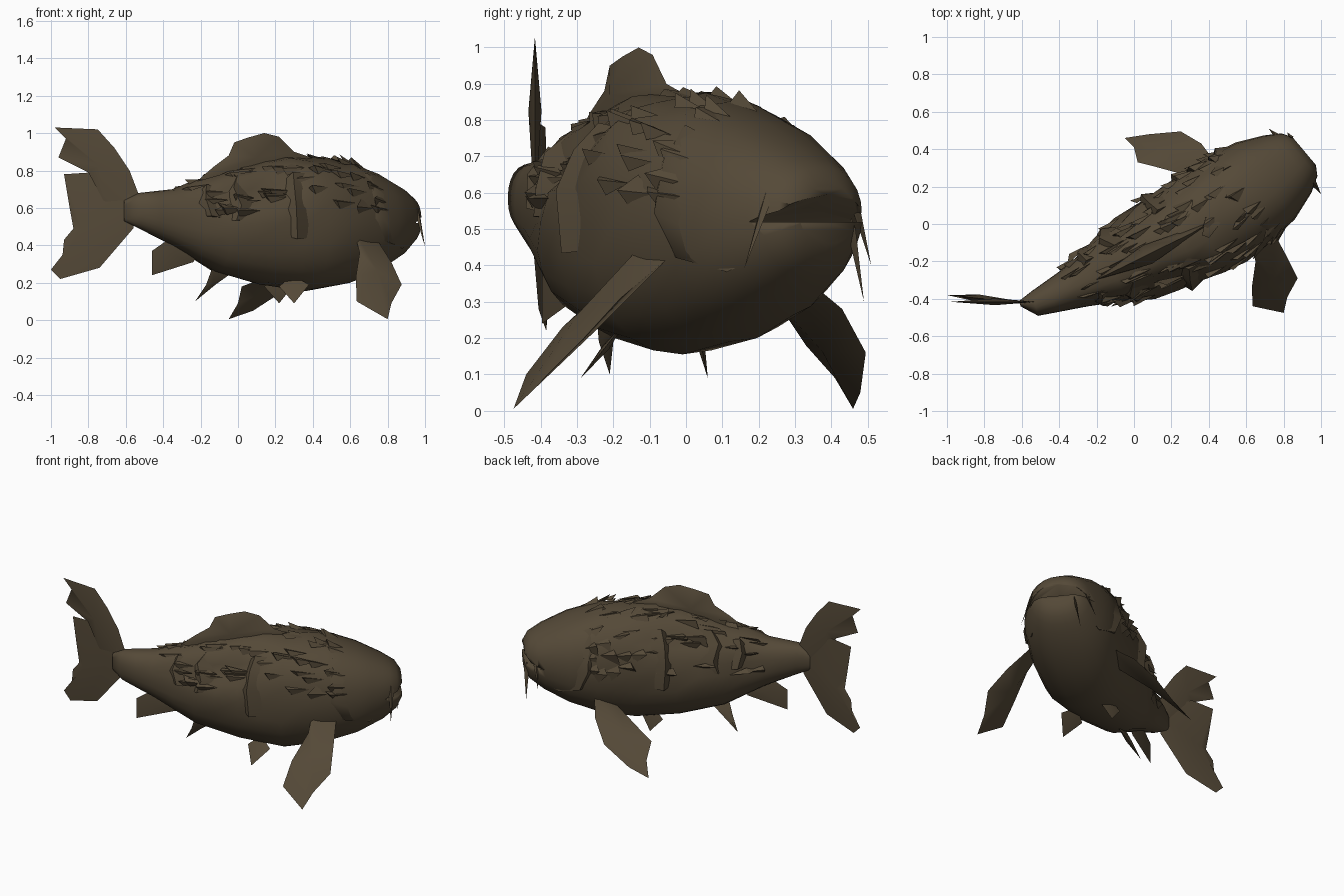
import bpy
import bmesh
import random
from math import cos, sin, pi, radians, copysign
from mathutils import Vector

random.seed(4)
if "Cube" in bpy.data.objects:
    bpy.data.objects.remove(bpy.data.objects["Cube"], do_unlink=True)

brown = bpy.data.materials.new("mud brown")
brown.use_nodes = True
colour = (0.09, 0.067, 0.039, 1)
brown.diffuse_color = colour
shader = brown.node_tree.nodes["Principled BSDF"]
shader.inputs["Base Color"].default_value = colour
shader.inputs["Roughness"].default_value = 0.8


def add_object(name, bm, smooth_angle=50):
    bmesh.ops.recalc_face_normals(bm, faces=bm.faces)
    mesh = bpy.data.meshes.new(name)
    bm.to_mesh(mesh)
    bm.free()
    mesh.materials.append(brown)
    obj = bpy.data.objects.new(name, mesh)
    bpy.context.collection.objects.link(obj)
    bpy.ops.object.select_all(action="DESELECT")
    obj.select_set(True)
    bpy.context.view_layer.objects.active = obj
    bpy.ops.object.shade_smooth_by_angle(angle=radians(smooth_angle))
    return obj


# Curved body: x, y, heading in degrees, half width, bottom, top
STATIONS = [
    (-0.61, -0.425, 12, 0.015, 0.53, 0.64),
    (-0.53, -0.425, 15, 0.068, 0.49, 0.68),
    (-0.35, -0.35, 22, 0.11, 0.4, 0.7),
    (-0.12, -0.245, 27, 0.19, 0.26, 0.77),
    (0.12, -0.125, 28, 0.26, 0.19, 0.85),
    (0.36, -0.01, 28, 0.285, 0.155, 0.875),
    (0.55, 0.12, 33, 0.285, 0.19, 0.85),
    (0.7, 0.23, 38, 0.26, 0.255, 0.79),
    (0.82, 0.32, 40, 0.2, 0.335, 0.72),
    (0.885, 0.37, 40, 0.15, 0.4, 0.67),
    (0.91, 0.39, 40, 0.1, 0.46, 0.62),
]


def bump(value, centre, width):
    return max(0, 1 - ((value - centre) / width) ** 2)


def surface(t, angle, lift=0.0):
    """Point on the body at station t and angle around it, raised by lift."""
    i = min(int(t), len(STATIONS) - 2)
    f = t - i
    x, y, heading, half, low, high = [
        a + (b - a) * f for a, b in zip(STATIONS[i], STATIONS[i + 1])]
    c, s = cos(angle), sin(angle)
    # hollow below the back on both flanks
    hollow = 1 - 0.16 * bump(t, 3.9, 0.8) * bump(abs(s), 0.55, 0.35) * (s > 0)
    side = half * copysign(abs(c) ** 0.85, c) * hollow
    rise = (high - low) / 2 * copysign(abs(s) ** 0.9, s) * hollow
    h = radians(heading)
    out = Vector((sin(h) * side, -cos(h) * side, rise))
    return Vector((x, y, (low + high) / 2)) + out + out.normalized() * lift


def build_body():
    bm = bmesh.new()
    sides = 24
    rings = []
    for step in range(2 * len(STATIONS) - 1):
        t = step / 2
        ring = []
        for k in range(sides):
            # rough, lumpy back and flanks
            rough = 0.02 if 2.5 <= t <= 5.5 and k <= sides // 2 else 0
            lift = random.uniform(-rough, rough)
            ring.append(bm.verts.new(surface(t, 2 * pi * k / sides, lift)))
        rings.append(ring)
    for a, b in zip(rings, rings[1:]):
        for k in range(sides):
            n = (k + 1) % sides
            bm.faces.new((a[k], a[n], b[n], b[k]))
    bm.faces.new(rings[0])
    bm.faces.new(rings[-1])
    return add_object("body", bm)


body = build_body()

# Arched mouth opening cut across the snout
bm = bmesh.new()
turn = radians(40)
for forward, across, z in ((-0.1, 0.2, 0.52), (-0.1, -0.2, 0.52), (-0.08, 0, 0.56),
                           (0.12, 0.17, 0.52), (0.12, -0.17, 0.52), (0.12, 0, 0.64)):
    bm.verts.new((0.905 + forward * cos(turn) + across * sin(turn),
                  0.385 + forward * sin(turn) - across * cos(turn), z))
bmesh.ops.convex_hull(bm, input=bm.verts)
cutter = add_object("mouth_cutter", bm)
cutter.hide_render = True
cut = body.modifiers.new("mouth", "BOOLEAN")
cut.operation = "DIFFERENCE"
cut.object = cutter
bpy.context.view_layer.objects.active = body
bpy.ops.object.modifier_apply(modifier=cut.name)
bpy.data.objects.remove(cutter, do_unlink=True)


def fin(name, outline, thickness=0.015):
    """Thin lens-shaped blade: an outline fanned to a raised centre on each side."""
    pts = [Vector(p) for p in outline]
    centre = sum(pts, Vector()) / len(pts)
    normal = Vector()
    for a, b in zip(pts, pts[1:] + pts[:1]):
        normal += (a - centre).cross(b - centre)
    normal.normalize()
    bm = bmesh.new()
    rim = [bm.verts.new(p) for p in pts]
    for sign in (1, -1):
        hub = bm.verts.new(centre + normal * thickness * sign)
        for a, b in zip(rim, rim[1:] + rim[:1]):
            bm.faces.new((a, b, hub) if sign > 0 else (b, a, hub))
    return add_object(name, bm)


def upright(points, path):
    """Turn x, z points into 3D points standing over a path y(x)."""
    return [(x, path(x), z) for x, z in points]


def midline(x):
    for a, b in zip(STATIONS, STATIONS[1:]):
        if x <= b[0]:
            break
    return a[1] + (b[1] - a[1]) * (x - a[0]) / (b[0] - a[0])


# Tail fin lobes
fin("tail_upper_lobe", upright([
    (-0.52, 0.54), (-0.53, 0.67), (-0.58, 0.8), (-0.66, 0.92), (-0.75, 1.02), (-0.98, 1.03),
    (-0.92, 0.97), (-0.96, 0.87), (-0.8, 0.79), (-0.72, 0.64)], lambda x: -0.416), 0.018)
fin("tail_lower_lobe", upright([
    (-0.53, 0.64), (-0.78, 0.79), (-0.93, 0.78), (-0.9, 0.6), (-0.88, 0.49), (-0.93, 0.43),
    (-0.94, 0.33), (-1.0, 0.27), (-0.95, 0.22), (-0.74, 0.28), (-0.56, 0.49)],
    lambda x: -0.425 - 0.1 * (x + 0.55)), 0.02)

# Fins on the midline
fin("dorsal_fin", upright([
    (-0.22, 0.7), (-0.2, 0.76), (-0.13, 0.82), (-0.05, 0.88), (-0.02, 0.95), (0.05, 0.975),
    (0.14, 1.0), (0.22, 0.98), (0.3, 0.9), (0.42, 0.86), (0.3, 0.75)],
    lambda x: midline(x) - 0.015), 0.055)
fin("rear_anal_fin", upright([
    (-0.36, 0.44), (-0.46, 0.37), (-0.46, 0.24), (-0.24, 0.31), (-0.2, 0.36)], midline))
fin("front_anal_fin", [
    (-0.13, -0.25, 0.3), (-0.17, -0.24, 0.19), (-0.23, -0.21, 0.1), (-0.12, -0.2, 0.19),
    (-0.05, -0.2, 0.24)])

# Paired fins
fin("left_pectoral_fin", [
    (0.45, 0.31, 0.38), (0.36, 0.43, 0.28), (0.25, 0.495, 0.16), (0.08, 0.48, 0.05),
    (-0.05, 0.46, 0.005), (0.0, 0.41, 0.09), (0.02, 0.33, 0.18), (0.1, 0.31, 0.21),
    (0.32, 0.25, 0.3)], 0.025)
fin("right_pectoral_fin", [
    (0.62, -0.1, 0.48), (0.65, -0.2, 0.36), (0.63, -0.34, 0.23), (0.635, -0.44, 0.1),
    (0.8, -0.475, 0.005), (0.82, -0.39, 0.09), (0.875, -0.29, 0.19), (0.82, -0.18, 0.31),
    (0.75, -0.05, 0.42)], 0.035)
for name, x, y, inward in (("right_pelvic_fin", 0.3, -0.29, 0.08),
                           ("left_pelvic_fin", 0.22, 0.06, -0.02)):
    fin(name, [(x + 0.08, y + inward, 0.19), (x, y, 0.09),
               (x - 0.08, y + inward, 0.18), (x - 0.01, y + inward * 1.5, 0.24)], 0.01)


def ridge(name, path, width, lift):
    """Ragged raised fold following station and angle pairs over the body."""
    bm = bmesh.new()
    rows = []
    for n, (t, angle) in enumerate(path):
        height = lift * sin(pi * (n + 0.5) / len(path)) * random.uniform(0.7, 1.2)
        rows.append([bm.verts.new(p) for p in (
            surface(t - width, angle, -0.02), surface(t - width / 2, angle, height),
            surface(t + width, angle, -0.02))])
    for a, b in zip(rows, rows[1:]):
        for k in range(3):
            n = (k + 1) % 3
            bm.faces.new((a[k], a[n], b[n], b[k]))
    bm.faces.new(rows[0])
    bm.faces.new(rows[-1])
    return add_object(name, bm, 60)


# Gill covers and torn folds, repeated on both flanks
FOLDS = [
    ("gill_cover", [(6.5, 0.95), (6.55, 0.5), (6.6, 0.05), (6.9, -0.3), (7.7, -0.6)], 0.5, 0.02),
    ("flank_fold", [(4.5, 0.9), (4.4, 0.55), (4.35, 0.2), (4.4, -0.2)], 0.25, 0.05),
    ("shoulder_fold", [(3.4, 1.1), (3.2, 0.7), (3.3, 0.3), (3.2, 0.05)], 0.25, 0.035),
    ("rear_fold", [(2.7, 1.0), (2.6, 0.5), (2.7, 0.1)], 0.2, 0.03),
]
for name, path, width, lift in FOLDS:
    ridge("right_" + name, path, width, lift)
    ridge("left_" + name, [(t, pi - a) for t, a in path], width, lift)


# Barbels at the mouth corners
def barbel(name, start, end):
    start, end = Vector(start), Vector(end)
    side = Vector((0.012, 0.012, 0))
    fin(name, [start + side, end, start - side, start + Vector((0, 0, 0.03))], 0.006)


barbel("right_barbel", (0.96, 0.22, 0.57), (1.0, 0.16, 0.39))
barbel("left_barbel", (0.77, 0.465, 0.57), (0.72, 0.51, 0.4))
barbel("chin_barbel", (0.84, 0.455, 0.5), (0.82, 0.49, 0.3))

# Ragged loose scales over the back and flanks
bm = bmesh.new()
for _ in range(90):
    t = random.uniform(2.0, 6.3)
    angle = pi / 2 + random.uniform(-1.5, 1.5)
    corners = [bm.verts.new(p) for p in (
        surface(t, angle),
        surface(t + random.uniform(-0.25, 0.25), angle + random.uniform(0.1, 0.3)),
        surface(t + 0.4, angle + 0.1),
        surface(t - 0.1, angle + 0.1, random.uniform(0.012, 0.04)))]
    for trio in ((0, 1, 3), (1, 2, 3), (2, 0, 3), (0, 2, 1)):
        bm.faces.new([corners[k] for k in trio])
add_object("ragged_scales", bm, 30)
